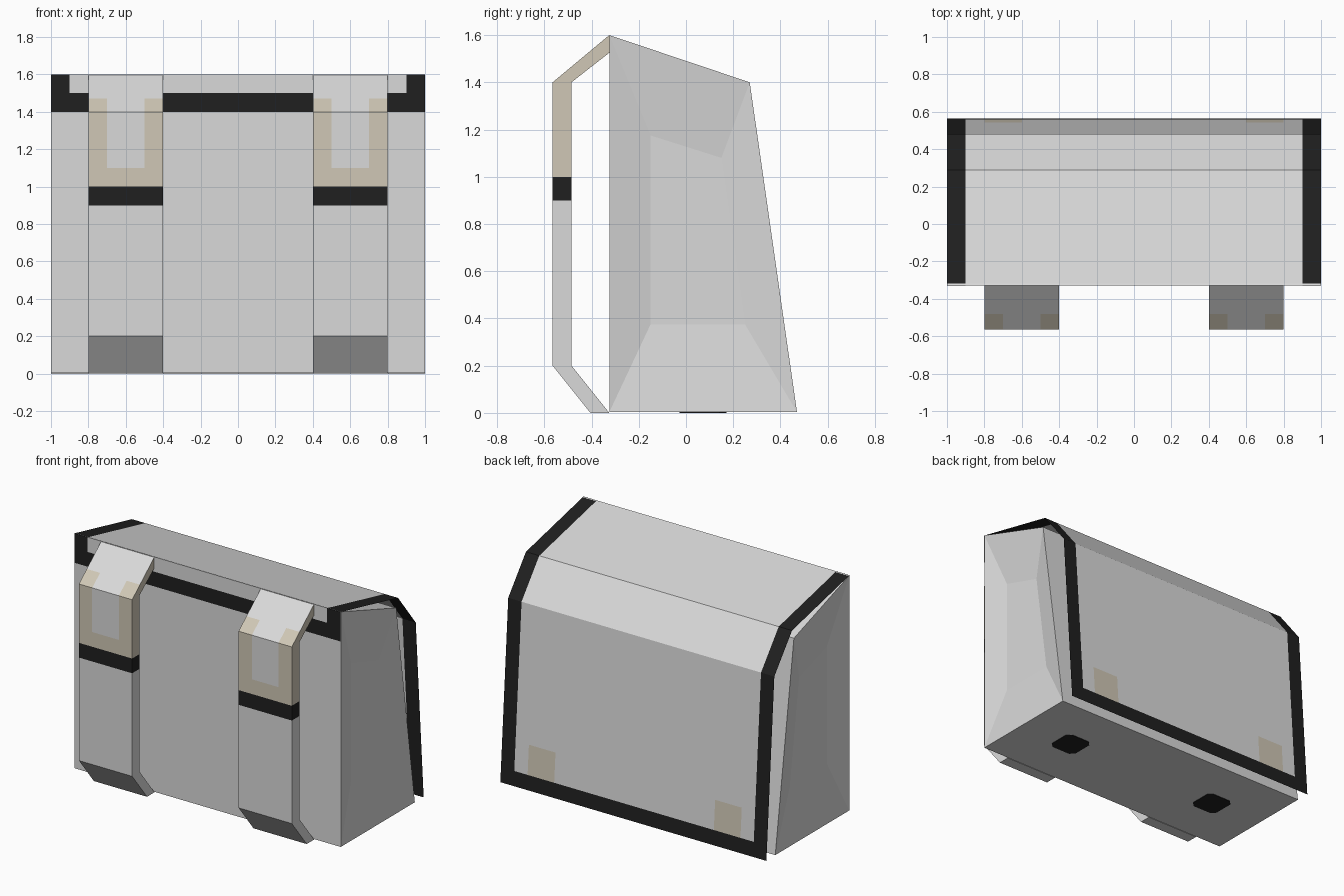
import bpy, bmesh

if "Cube" in bpy.data.objects:
    bpy.data.objects.remove(bpy.data.objects["Cube"])


def material(name, rgb):
    m = bpy.data.materials.new(name)
    m.diffuse_color = (*rgb, 1)
    m.use_nodes = True
    m.node_tree.nodes["Principled BSDF"].inputs["Base Color"].default_value = m.diffuse_color
    return m


MATS = [material("light grey", (0.70, 0.70, 0.70)),
        material("black", (0.014, 0.014, 0.014)),
        material("beige", (0.63, 0.575, 0.465))]
GREY, BLACK, BEIGE = 0, 1, 2


def finish(name, bm, fix_normals=True):
    if fix_normals:
        bmesh.ops.recalc_face_normals(bm, faces=bm.faces)
    me = bpy.data.meshes.new(name)
    bm.to_mesh(me)
    bm.free()
    for m in MATS:
        me.materials.append(m)
    ob = bpy.data.objects.new(name, me)
    bpy.context.collection.objects.link(ob)
    return ob


def sheet(bm, xs, profile, colour):
    """Sweep a (y, z) profile over the x cuts; colour(i, x) picks each cell's material."""
    rows = [[bm.verts.new((x, y, z)) for x in xs] for y, z in profile]
    for i in range(len(rows) - 1):
        for j in range(len(xs) - 1):
            f = bm.faces.new((rows[i][j], rows[i][j + 1],
                              rows[i + 1][j + 1], rows[i + 1][j]))
            f.material_index = colour(i, (xs[j] + xs[j + 1]) / 2)
    return rows


# Body: tapered block with a shallow dent in each side
bm = bmesh.new()
outline = [(-0.325, 0.003), (0.47, 0.003), (0.27, 1.4), (-0.325, 1.6)]
dent = [(-0.15, 0.375), (0.25, 0.375), (0.15, 1.08), (-0.15, 1.175)]
sides = []
for s in (-1, 1):
    rim = [bm.verts.new((s, y, z)) for y, z in outline]
    floor = [bm.verts.new((s * 0.955, y, z)) for y, z in dent]
    bm.faces.new(floor)
    for i in range(4):
        j = (i + 1) % 4
        bm.faces.new((rim[i], rim[j], floor[j], floor[i]))
    sides.append(rim)
for i in range(4):
    j = (i + 1) % 4
    bm.faces.new((sides[0][i], sides[0][j], sides[1][j], sides[1][i]))
finish("bag_body", bm)

# Flap: thin folded sheet over the top and down the back, with a black border
flap_profile = [(-0.328, 1.4), (-0.328, 1.5), (-0.328, 1.6), (0.29, 1.46),
                (0.48, 1.22), (0.544, 0.3), (0.558, 0.1), (0.565, 0.0)]


def flap_colour(i, x):
    if abs(x) > 0.9 or i in (0, 6):
        return BLACK
    if i == 5 and 0.6 < abs(x) < 0.8:
        return BEIGE
    return GREY


bm = bmesh.new()
sheet(bm, [-1, -0.9, -0.8, -0.6, 0.6, 0.8, 0.9, 1], flap_profile, flap_colour)
finish("flap", bm, fix_normals=False)

# Shoulder straps: bent bands with beige U patch and black stripe
outer = [(-0.405, 0), (-0.565, 0.2), (-0.565, 0.9), (-0.565, 1.0),
         (-0.565, 1.1), (-0.565, 1.4), (-0.481, 1.47), (-0.325, 1.6)]
inner = [(-0.325, 0), (-0.485, 0.2), (-0.485, 0.9), (-0.485, 1.0),
         (-0.485, 1.1), (-0.485, 1.4), (-0.429, 1.444), (-0.325, 1.525)]


def band_colour(i, x=0):
    return GREY if i < 2 else BLACK if i == 2 else BEIGE


for side, cx in (("left", -0.6), ("right", 0.6)):
    def front_colour(i, x):
        if i == 6 or (i in (4, 5) and abs(x - cx) < 0.1):
            return GREY
        return band_colour(i)

    xs = [cx - 0.2, cx - 0.1, cx + 0.1, cx + 0.2]
    bm = bmesh.new()
    a = sheet(bm, xs, outer, front_colour)
    b = sheet(bm, xs, inner, band_colour)
    for i in range(len(a) - 1):
        for j in (0, -1):
            f = bm.faces.new((a[i][j], a[i + 1][j], b[i + 1][j], b[i][j]))
            f.material_index = band_colour(i)
    for r in (0, -1):
        for j in range(3):
            bm.faces.new((a[r][j], a[r][j + 1], b[r][j + 1], b[r][j]))
    finish(side + "_strap", bm)

# Black rounded squares under the base
for side, cx in (("left", -0.6), ("right", 0.6)):
    bm = bmesh.new()
    r, c = 0.1, 0.07
    pts = [(r, -c), (r, c), (c, r), (-c, r), (-r, c), (-r, -c), (-c, -r), (c, -r)]
    face = bm.faces.new([bm.verts.new((cx + x, 0.0725 + y, 0)) for x, y in pts])
    ext = bmesh.ops.extrude_face_region(bm, geom=[face])
    for v in ext["geom"]:
        if isinstance(v, bmesh.types.BMVert):
            v.co.z = 0.003
    for f in bm.faces:
        f.material_index = BLACK
    finish(side + "_base_pad", bm)
